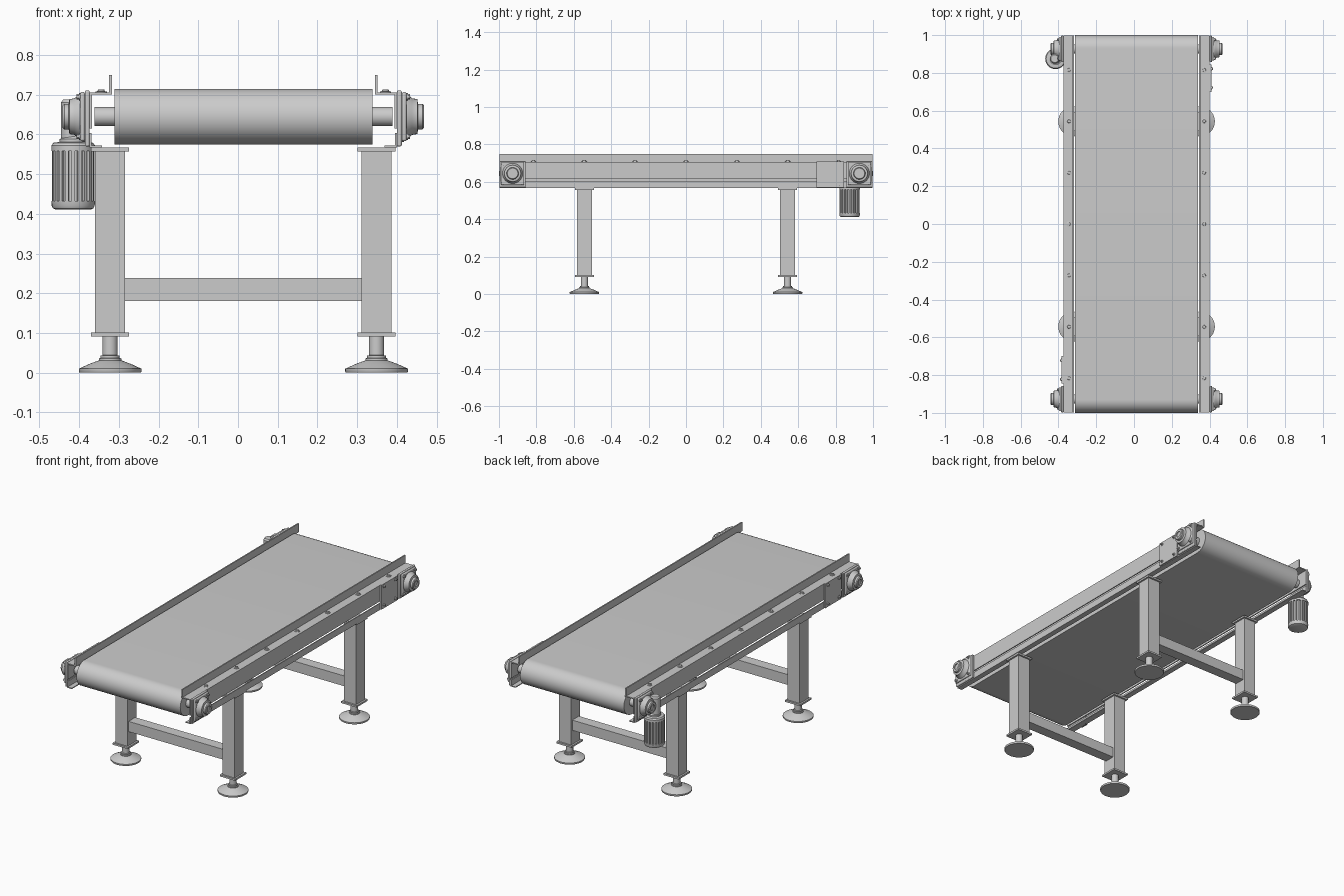
import bpy, bmesh, math
from mathutils import Matrix, Vector

if "Cube" in bpy.data.objects:
    bpy.data.objects.remove(bpy.data.objects["Cube"])

CX = 0.0135          # centre plane of the frame; the motor side sticks out further
ROLL_Y, ROLL_Z = 0.927, 0.645


def finish(name, bm, smooth=False, bevel=0):
    bmesh.ops.recalc_face_normals(bm, faces=bm.faces[:])
    me = bpy.data.meshes.new(name)
    bm.to_mesh(me)
    bm.free()
    ob = bpy.data.objects.new(name, me)
    bpy.context.collection.objects.link(ob)
    if bevel:
        m = ob.modifiers.new("bevel", 'BEVEL')
        m.width, m.segments = bevel, 3
    if smooth:
        bpy.ops.object.select_all(action='DESELECT')
        ob.select_set(True)
        bpy.context.view_layer.objects.active = ob
        bpy.ops.object.shade_smooth_by_angle(angle=math.radians(35))
    return ob


def box(name, x, y, z, bevel=0):
    """Box from (min, max) pairs."""
    bm = bmesh.new()
    size = [abs(b - a) for a, b in (x, y, z)]
    mid = [(a + b) / 2 for a, b in (x, y, z)]
    bmesh.ops.create_cube(bm, size=1, matrix=Matrix.Translation(mid) @ Matrix.Diagonal((*size, 1)))
    return finish(name, bm, bool(bevel), bevel)


def extrude(name, pts, vec, smooth=False):
    """Closed outline pushed along a vector."""
    bm = bmesh.new()
    f = bm.faces.new([bm.verts.new(p) for p in pts])
    r = bmesh.ops.extrude_face_region(bm, geom=[f])
    bmesh.ops.translate(bm, verts=[v for v in r['geom'] if isinstance(v, bmesh.types.BMVert)], vec=vec)
    return finish(name, bm, smooth)


def lathe(name, prof, origin, axis=(0, 0, 1), n=32):
    """Turned part: profile of (radius, height) along the axis, closed at both ends."""
    bm = bmesh.new()
    mat = Matrix.Translation(origin) @ Vector((0, 0, 1)).rotation_difference(Vector(axis)).to_matrix().to_4x4()
    rings = []
    for r, h in prof:
        rings.append([bm.verts.new(mat @ Vector((r * math.cos(2 * math.pi * i / n),
                                                 r * math.sin(2 * math.pi * i / n), h))) for i in range(n)])
    for a, b in zip(rings, rings[1:]):
        for i in range(n):
            bm.faces.new((a[i], a[(i + 1) % n], b[(i + 1) % n], b[i]))
    bm.faces.new(rings[0])
    bm.faces.new(rings[-1])
    return finish(name, bm, n > 8)


def bolt(name, origin, axis):
    lathe(name, [(0.009, -0.002), (0.009, 0.003)], origin, axis, 16)
    lathe(name + "_head", [(0.0065, 0.003), (0.0065, 0.009)], origin, axis, 6)


# belt wrapped round both end rollers
outline = []
for side, start in ((1, -90), (-1, 90)):
    for i in range(25):
        a = math.radians(start + 180 * i / 24)
        outline.append((CX - 0.325, side * 0.93 + 0.07 * math.cos(a), ROLL_Z + 0.07 * math.sin(a)))
extrude("belt", outline, (0.65, 0, 0), True)

# roller shafts
for y, end in ((-ROLL_Y, "front"), (ROLL_Y, "back")):
    lathe(end + "_roller_shaft", [(0.024, -0.375), (0.024, 0.375)], (CX, y, ROLL_Z), (1, 0, 0))


def side_frame(s, tag):
    X = lambda d: CX + s * d
    # bent side panel: web, top flange and belt guard
    prof = [(0.387, 0.615), (0.387, 0.706), (0.338, 0.706), (0.338, 0.75), (0.331, 0.75),
            (0.331, 0.70), (0.381, 0.70), (0.381, 0.615)]
    extrude(tag + "_side_panel", [(X(d), -0.997, z) for d, z in prof], (0, 1.994, 0))
    # lower angle rail
    prof = [(0.387, 0.567), (0.387, 0.604), (0.382, 0.604), (0.382, 0.572), (0.356, 0.572), (0.356, 0.567)]
    extrude(tag + "_lower_rail", [(X(d), -0.997, z) for d, z in prof], (0, 1.994, 0))
    # bolts along the top flange
    for i in range(-3, 4):
        lathe(tag + "_flange_bolt", [(0.014, 0), (0.014, 0.003), (0.009, 0.004), (0.008, 0.008)],
              (X(0.358), i * 0.272, 0.705), n=16)
    # splice plate beside one bearing
    y = s * 0.772
    box(tag + "_splice_plate", (X(0.387), X(0.396)), (y - 0.073, y + 0.073), (0.57, 0.708))
    for dy in (-0.05, 0.05):
        for z in (0.588, 0.694):
            bolt(tag + "_splice_bolt", (X(0.396), y + dy, z), (s, 0, 0))
    # flanged bearings
    for e in (-1, 1):
        c = (X(0.387), e * ROLL_Y, ROLL_Z)
        end = tag + ("_front" if e < 0 else "_back")
        box(end + "_bearing_plate", (X(0.387), X(0.399)), (c[1] - 0.07, c[1] + 0.07), (0.57, 0.711), 0.004)
        box(end + "_bearing_flange", (X(0.399), X(0.411)), (c[1] - 0.062, c[1] + 0.062), (0.583, 0.707), 0.005)
        lathe(end + "_bearing_housing",
              [(0.055, 0.02), (0.053, 0.03), (0.046, 0.038), (0.044, 0.051), (0.032, 0.053),
               (0.032, 0.064), (0.028, 0.068), (0.016, 0.068), (0.016, 0.062)], c, (s, 0, 0))
        for dy in (-0.05, 0.05):
            for dz in (-0.05, 0.05):
                bolt(end + "_bearing_bolt", (X(0.411), c[1] + dy, c[2] + dz), (s, 0, 0))


def leg(s, e, tag):
    x, y = CX + s * 0.3355, e * 0.543
    box(tag + "_leg", (x - 0.038, x + 0.038), (y - 0.04, y + 0.04), (0.10, 0.558))
    for part, z in (("top", 0.557), ("bottom", 0.091)):
        box(f"{tag}_leg_{part}_plate", (x - 0.048, x + 0.048), (y - 0.05, y + 0.05), (z, z + 0.01))
    lathe(tag + "_foot", [(0.077, 0), (0.079, 0.003), (0.079, 0.010), (0.055, 0.021), (0.034, 0.029),
                          (0.028, 0.031), (0.028, 0.036), (0.024, 0.037), (0.024, 0.043),
                          (0.019, 0.044), (0.019, 0.092)], (x, y, 0), n=40)


for s, side in ((-1, "left"), (1, "right")):
    side_frame(s, side)
    for e, end in ((-1, "front"), (1, "back")):
        leg(s, e, f"{end}_{side}")

# cross beams between the legs
for e, end in ((-1, "front"), (1, "back")):
    box(end + "_cross_beam", (CX - 0.298, CX + 0.298), (e * 0.543 - 0.03, e * 0.543 + 0.03), (0.18, 0.238))

# gearbox at the back left roller
MX, MY = -0.415, 0.875
lathe("gearbox_worm_housing", [(0.018, 0.57), (0.026, 0.575), (0.026, 0.68), (0.020, 0.688)], (MX - 0.005, MY, 0))
lathe("gearbox_neck", [(0.034, 0.575), (0.034, 0.588), (0.024, 0.596), (0.020, 0.61)], (MX, MY, 0))

# finned motor hanging below it
fins = []
N = 20
for i in range(N):
    for off, r in ((-0.30, 0.046), (-0.26, 0.054), (0.26, 0.054), (0.30, 0.046)):
        a = 2 * math.pi * (i + off) / N
        fins.append((MX + r * math.cos(a), MY + r * math.sin(a), 0.43))
extrude("motor_body", fins, (0, 0, 0.13))
lathe("motor_top_cap", [(0.055, 0.558), (0.055, 0.572), (0.050, 0.579), (0.034, 0.581)], (MX, MY, 0))
lathe("motor_fan_cover", [(0.045, 0.411), (0.051, 0.414), (0.054, 0.420), (0.055, 0.433)], (MX, MY, 0))
